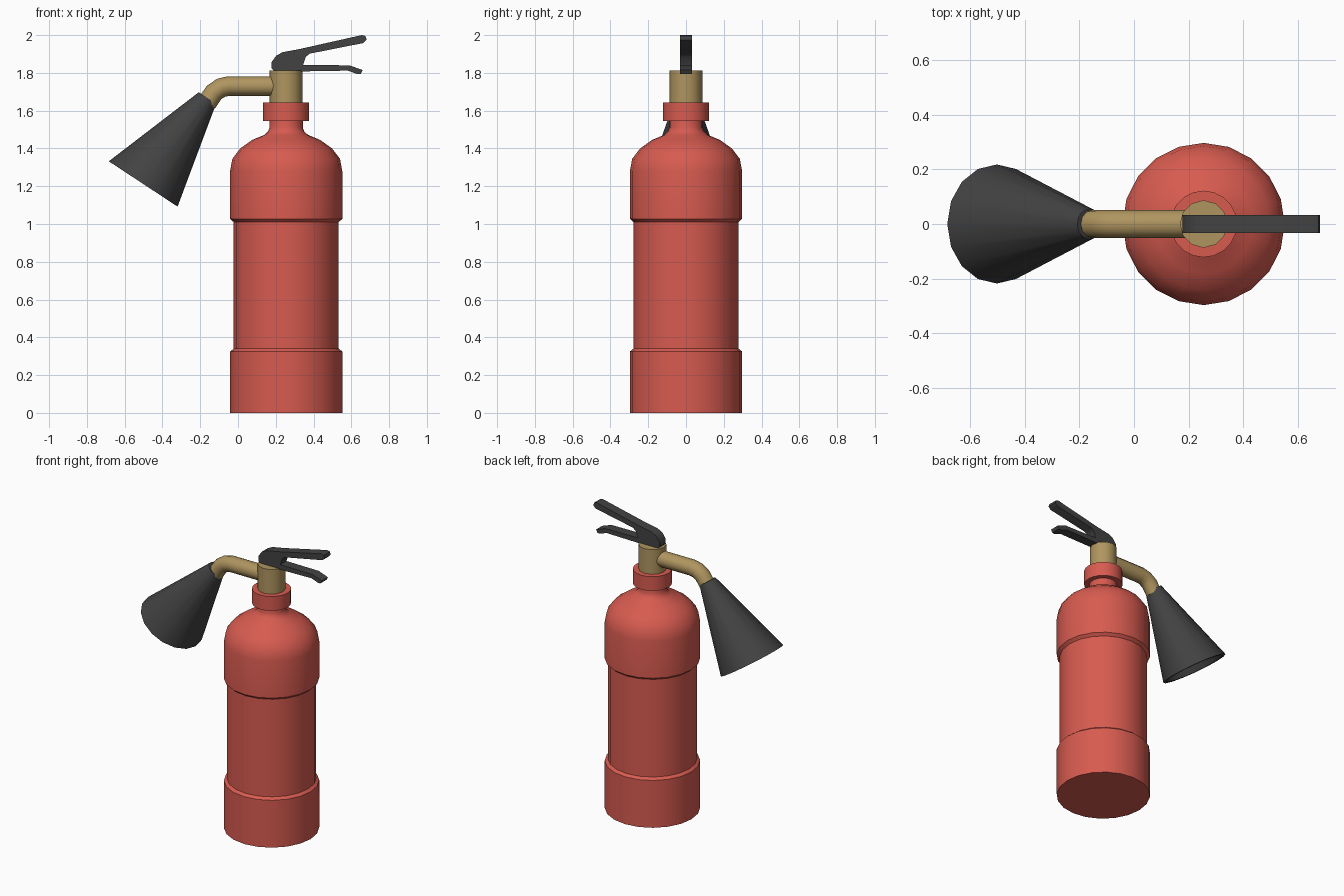
import bpy, bmesh, math
from mathutils import Vector

if "Cube" in bpy.data.objects:
    bpy.data.objects.remove(bpy.data.objects["Cube"])


def material(name, rgb):
    m = bpy.data.materials.new(name)
    m.diffuse_color = (*rgb, 1)
    m.use_nodes = True
    m.node_tree.nodes["Principled BSDF"].inputs["Base Color"].default_value = m.diffuse_color
    return m


RED = material("red paint", (0.68, 0.105, 0.08))
BRASS = material("brass", (0.43, 0.30, 0.115))
BLACK = material("dark grey", (0.055, 0.055, 0.055))
CX = 0.255  # axis of the tank


def finish(name, bm, mat, angle=35):
    bmesh.ops.recalc_face_normals(bm, faces=bm.faces)
    me = bpy.data.meshes.new(name)
    bm.to_mesh(me)
    bm.free()
    me.materials.append(mat)
    ob = bpy.data.objects.new(name, me)
    bpy.context.collection.objects.link(ob)
    bpy.ops.object.select_all(action='DESELECT')
    ob.select_set(True)
    bpy.context.view_layer.objects.active = ob
    bpy.ops.object.shade_smooth_by_angle(angle=math.radians(angle))
    return ob


def loft(name, rings, n, mat):
    """Skin round rings (x, z, radius, axis direction in the xz plane), ends capped."""
    bm = bmesh.new()
    loops = []
    for x, z, r, (dx, dz) in rings:
        u = Vector((dz, 0, -dx)).normalized()
        v = Vector((0, 1, 0))
        loop = []
        for i in range(n):
            a = 2 * math.pi * i / n
            p = Vector((x, 0, z)) + r * (math.cos(a) * u + math.sin(a) * v)
            loop.append(bm.verts.new(p))
        loops.append(loop)
    for a, b in zip(loops, loops[1:]):
        for i in range(n):
            j = (i + 1) % n
            bm.faces.new((a[i], a[j], b[j], b[i]))
    bm.faces.new(loops[0])
    bm.faces.new(loops[-1])
    return finish(name, bm, mat)


def lathe(name, profile, n, mat):
    return loft(name, [(CX, z, r, (0, 1)) for r, z in profile], n, mat)


# Tank with raised base band and shoulder
lathe("tank", [(0.297, 0), (0.297, 0.325), (0.278, 0.34), (0.278, 1.01),
               (0.297, 1.027), (0.297, 1.28), (0.285, 1.345), (0.243, 1.40),
               (0.18, 1.445), (0.115, 1.472), (0.096, 1.49), (0.088, 1.51),
               (0.088, 1.56)], 20, RED)
# Neck collar
lathe("collar", [(0.122, 1.545), (0.122, 1.643)], 20, RED)
# Valve block
lathe("valve", [(0.087, 1.63), (0.087, 1.812)], 12, BRASS)

# Outlet pipe, bending down into the horn
loft("outlet_pipe", [(CX, 1.73, 0.052, (-1, 0)), (-0.05, 1.73, 0.052, (-1, -0.1)),
                     (-0.09, 1.721, 0.052, (-1, -0.45)),
                     (-0.127, 1.696, 0.052, (-0.75, -0.8)),
                     (-0.165, 1.64, 0.052, (-0.545, -0.839))], 12, BRASS)

# Hollow discharge horn: outside, rim, then back up the inside
D = Vector((-0.6, -0.8))
D = Vector((-0.55, -0.835)).normalized()
start, end = Vector((-0.162, 1.667)), Vector((-0.502, 1.212))


def horn_ring(t, r):
    p = start.lerp(end, t)
    return (p.x, p.y, r, D)


loft("discharge_horn", [horn_ring(0, 0.055), horn_ring(1, 0.218),
                        horn_ring(1, 0.196), horn_ring(0.08, 0.045)], 16, BLACK)

# Carrying handle and squeeze lever: one side outline, extruded across y
outline = [(0.177, 1.825), (0.178, 1.857), (0.203, 1.892), (0.238, 1.91),
           (0.325, 1.926), (0.655, 2.0), (0.675, 1.995), (0.681, 1.975),
           (0.664, 1.958), (0.38, 1.902), (0.359, 1.885), (0.345, 1.842),
           (0.59, 1.84), (0.66, 1.815), (0.65, 1.795), (0.635, 1.793),
           (0.58, 1.812), (0.34, 1.808), (0.193, 1.808)]
bm = bmesh.new()
side = bm.faces.new([bm.verts.new((x, -0.033, z)) for x, z in outline])
ext = bmesh.ops.extrude_face_region(bm, geom=[side])
moved = [g for g in ext["geom"] if isinstance(g, bmesh.types.BMVert)]
bmesh.ops.translate(bm, verts=moved, vec=(0, 0.066, 0))
if not side.is_valid or len(bm.faces) < len(outline) + 2:
    bm.faces.new([v for v in bm.verts if v.co.y < 0])
finish("handle", bm, BLACK)
